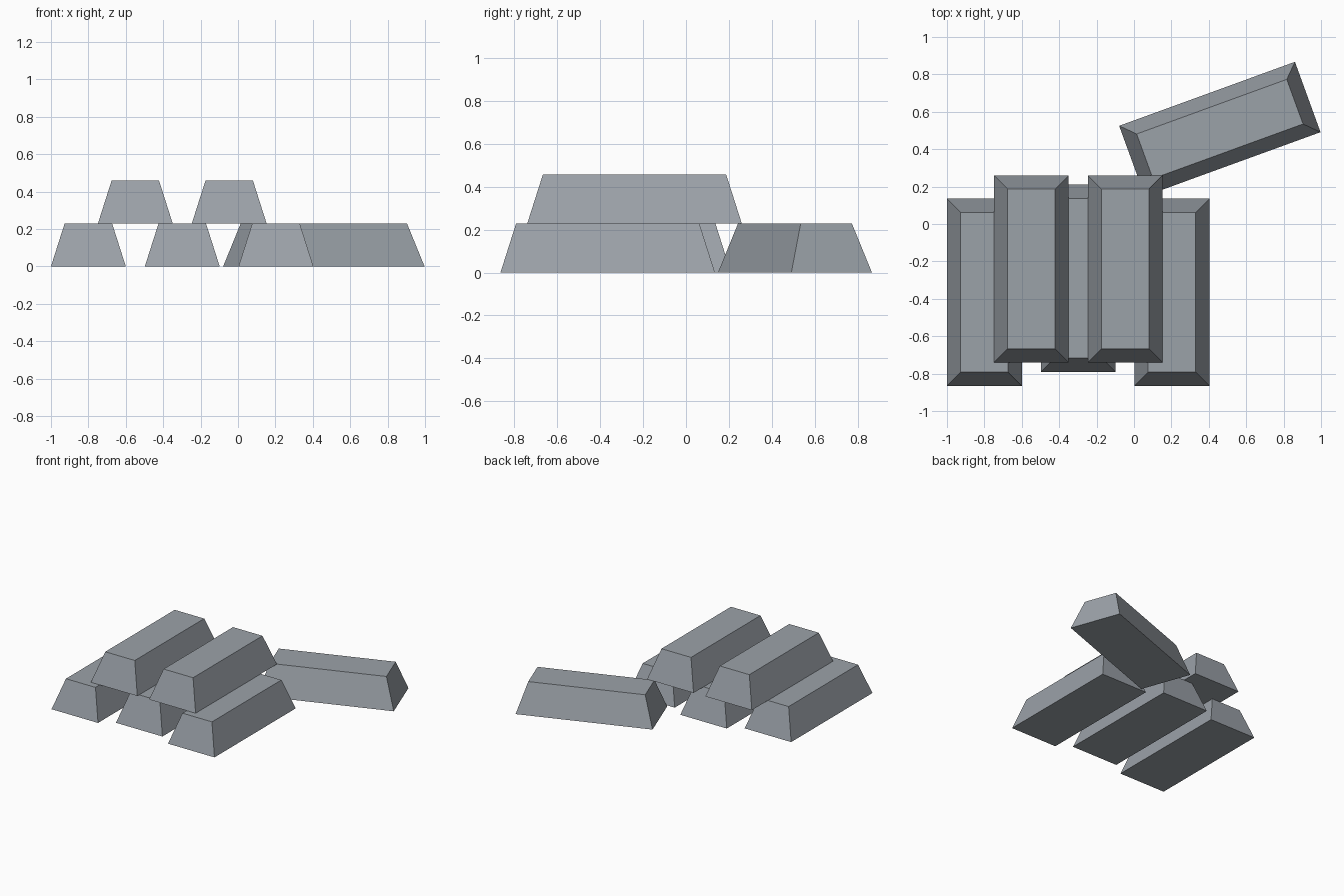
import bpy, bmesh, math
from mathutils import Matrix

if "Cube" in bpy.data.objects:
    bpy.data.objects.remove(bpy.data.objects["Cube"])

LENGTH, WIDTH, HEIGHT, INSET = 1.0, 0.4, 0.229, 0.073

steel = bpy.data.materials.new("steel grey")
steel.diffuse_color = (0.33, 0.36, 0.395, 1)
steel.use_nodes = True
steel.node_tree.nodes["Principled BSDF"].inputs["Base Color"].default_value = steel.diffuse_color


def ingot(name, x, y, z=0.0, turn=0.0):
    """Tapered bar: a box whose top face is drawn in on all sides."""
    bm = bmesh.new()
    bmesh.ops.create_cube(bm, size=1, matrix=Matrix.Translation((0, 0, 0.5)))
    for v in bm.verts:
        draw_in = 2 * INSET if v.co.z > 0.5 else 0
        v.co.x *= WIDTH - draw_in
        v.co.y *= LENGTH - draw_in
        v.co.z *= HEIGHT
    mesh = bpy.data.meshes.new(name)
    bm.to_mesh(mesh)
    bm.free()
    mesh.materials.append(steel)
    obj = bpy.data.objects.new(name, mesh)
    obj.location = (x, y, z)
    obj.rotation_euler.z = math.radians(turn)
    bpy.context.collection.objects.link(obj)


# Bottom row of three, the middle one pushed back
for i, (x, y) in enumerate([(-0.8, -0.365), (-0.298, -0.29), (0.203, -0.365)]):
    ingot(f"bottom_ingot_{i + 1}", x, y)

# Two ingots resting across the gaps
for i, x in enumerate([-0.549, -0.047]):
    ingot(f"top_ingot_{i + 1}", x, -0.24, HEIGHT)

# Loose ingot lying behind the stack
ingot("loose_ingot", 0.459, 0.508, turn=-70)
